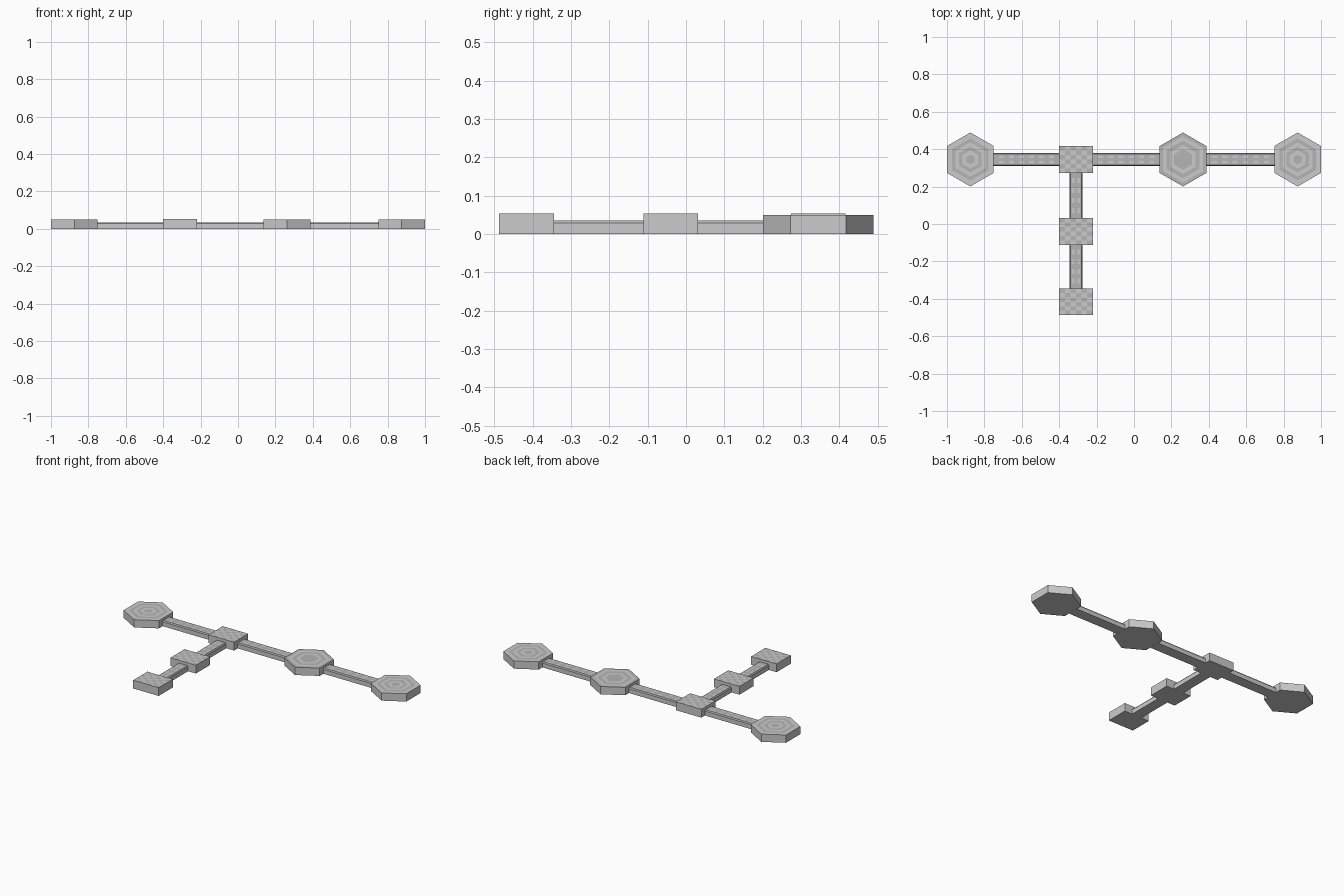
import bpy, bmesh, math

if "Cube" in bpy.data.objects:
    bpy.data.objects.remove(bpy.data.objects["Cube"])

light = bpy.data.materials.new("light_stone")
light.diffuse_color = (0.8, 0.8, 0.8, 1)
light.use_nodes = True
light.node_tree.nodes["Principled BSDF"].inputs["Base Color"].default_value = light.diffuse_color
dark = bpy.data.materials.new("dark_stone")
dark.diffuse_color = (0.46, 0.46, 0.46, 1)
dark.use_nodes = True
dark.node_tree.nodes["Principled BSDF"].inputs["Base Color"].default_value = dark.diffuse_color


def finish(name, bm, loc, rot=0):
    bmesh.ops.remove_doubles(bm, verts=bm.verts, dist=1e-5)
    bmesh.ops.recalc_face_normals(bm, faces=bm.faces)
    me = bpy.data.meshes.new(name)
    bm.to_mesh(me)
    bm.free()
    me.materials.append(light)
    me.materials.append(dark)
    ob = bpy.data.objects.new(name, me)
    ob.location = loc
    ob.rotation_euler.z = rot
    bpy.context.collection.objects.link(ob)


def face(bm, pts, mat=0):
    bm.faces.new([bm.verts.new(p) for p in pts]).material_index = mat


# Hexagonal platform with concentric inlaid rings
def hex_platform(name, x, y, radii, first, r=0.144, h=0.05):
    bm = bmesh.new()

    def ring(rad, z):
        return [(rad * math.sin(i * math.pi / 3), rad * math.cos(i * math.pi / 3), z)
                for i in range(6)]
    bottom, top = ring(r, 0), ring(r, h)
    face(bm, bottom)
    for i in range(6):
        j = (i + 1) % 6
        face(bm, (bottom[i], bottom[j], top[j], top[i]))
    mat = first
    for outer, inner in zip(radii, radii[1:]):
        a, b = ring(r * outer, h), ring(r * inner, h)
        for i in range(6):
            j = (i + 1) % 6
            face(bm, (a[i], a[j], b[j], b[i]), mat)
        mat = 1 - mat
    face(bm, ring(r * radii[-1], h), mat)
    finish(name, bm, (x, y, 0))


# Rectangular platform with a chequered top
def square_platform(name, x, y, w=0.18, d=0.143, h=0.053, n=6):
    bm = bmesh.new()
    for i in range(n):
        for j in range(n):
            x0, x1 = (i / n - 0.5) * w, ((i + 1) / n - 0.5) * w
            y0, y1 = (j / n - 0.5) * d, ((j + 1) / n - 0.5) * d
            face(bm, ((x0, y0, h), (x1, y0, h), (x1, y1, h), (x0, y1, h)), (i + j) % 2)
    bmesh.ops.remove_doubles(bm, verts=bm.verts, dist=1e-5)
    # walls drop from the rim
    rim = [e for e in bm.edges if e.is_boundary]
    ext = bmesh.ops.extrude_edge_only(bm, edges=rim)["geom"]
    for g in ext:
        if isinstance(g, bmesh.types.BMVert):
            g.co.z = 0
        elif isinstance(g, bmesh.types.BMFace):
            g.material_index = 0
    for f in bm.faces:
        if abs(f.normal.z) < 0.5 and min(v.co.z for v in f.verts) < h / 2:
            f.material_index = 0
    face(bm, [(sx * w / 2, sy * d / 2, 0) for sx, sy in ((-1, -1), (-1, 1), (1, 1), (1, -1))])
    finish(name, bm, (x, y, 0))


# Walkway with chamfered edges and two rows of light dashes
def walkway(name, x, y, length, rot=0, h=0.035):
    bm = bmesh.new()
    half = length / 2
    prof = [(-0.035, 0), (-0.035, 0.028), (-0.03, h)]
    prof += [(-a, z) for a, z in reversed(prof)]
    for i, (a, z) in enumerate(prof):
        b, z2 = prof[(i + 1) % 6]
        if i != 2:
            face(bm, ((-half, a, z), (half, a, z), (half, b, z2), (-half, b, z2)),
                 1 if i in (1, 3) else 0)
    for s in (-half, half):
        face(bm, [(s, a, z) for a, z in prof])
    n = 2 * round(length / 0.06) + 1
    rows = (-0.03, -0.022, -0.008, 0.008, 0.022, 0.03)
    for i in range(n):
        x0, x1 = -half + length * i / n, -half + length * (i + 1) / n
        for k, (y0, y1) in enumerate(zip(rows, rows[1:])):
            face(bm, ((x0, y0, h), (x1, y0, h), (x1, y1, h), (x0, y1, h)),
                 0 if k in (1, 3) and i % 2 else 1)
    finish(name, bm, (x, y, 0), rot)


ROW, COL = 0.345, -0.31
rings_a = (1, 0.78, 0.64, 0.48, 0.34, 0.18)
rings_b = (1, 0.86, 0.70, 0.54, 0.38)
hex_platform("hex_platform_left", -0.875, ROW, rings_a, 0)
hex_platform("hex_platform_middle", 0.262, ROW, rings_b, 1)
hex_platform("hex_platform_right", 0.875, ROW, rings_a, 0)

for i, y in enumerate((ROW, -0.04, -0.416)):
    square_platform(f"square_platform_{i + 1}", COL, y)

for i, (a, b) in enumerate(((-0.75, -0.40), (-0.22, 0.137), (0.387, 0.75))):
    walkway(f"main_walkway_{i + 1}", (a + b) / 2, ROW, b - a)
for i, (a, b) in enumerate(((0.0315, 0.2735), (-0.3445, -0.1115))):
    walkway(f"side_walkway_{i + 1}", COL, (a + b) / 2, b - a, math.pi / 2)
